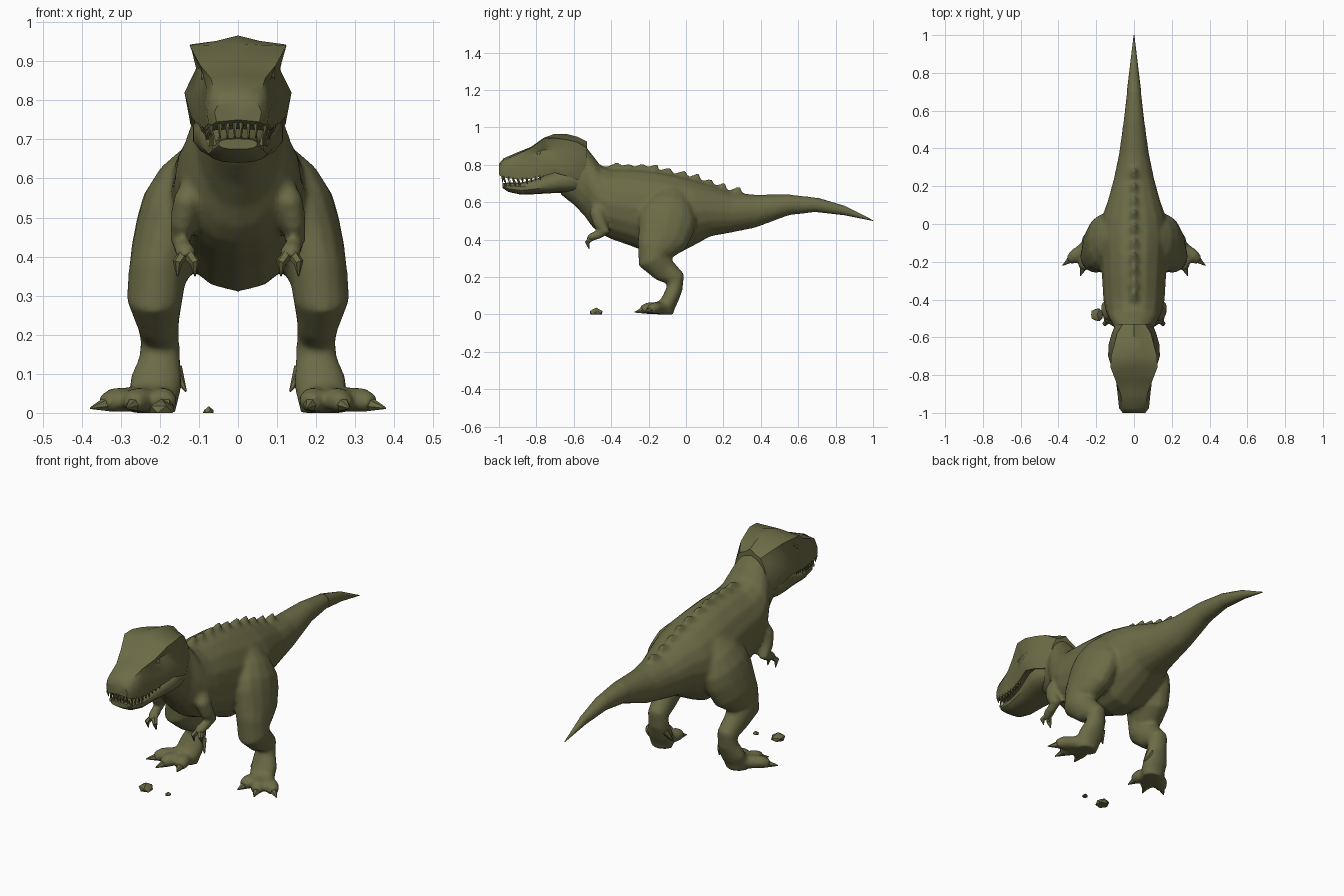
import bpy, bmesh, math, random
from mathutils import Vector

if "Cube" in bpy.data.objects:
    bpy.data.objects.remove(bpy.data.objects["Cube"], do_unlink=True)

random.seed(4)
hide = bpy.data.materials.new("olive hide")
hide.use_nodes = True
olive = (0.15, 0.147, 0.062, 1)
hide.diffuse_color = olive
hide.node_tree.nodes["Principled BSDF"].inputs["Base Color"].default_value = olive
parts = []


def finish(name, bm, mirror=False):
    """Turn a bmesh into a named part, optionally mirrored across x."""
    bmesh.ops.recalc_face_normals(bm, faces=bm.faces[:])
    mesh = bpy.data.meshes.new(name)
    bm.to_mesh(mesh)
    bm.free()
    mesh.materials.append(hide)
    obj = bpy.data.objects.new(name, mesh)
    bpy.context.collection.objects.link(obj)
    if mirror:
        obj.modifiers.new("Mirror", "MIRROR").use_mirror_merge = False
    parts.append(obj)
    return obj


def skin(bm, rings):
    """Bridge a list of point rings and cap both ends."""
    loops = [[bm.verts.new(p) for p in ring] for ring in rings]
    n = len(loops[0])
    for a, b in zip(loops, loops[1:]):
        for i in range(n):
            j = (i + 1) % n
            bm.faces.new((a[i], a[j], b[j], b[i]))
    bm.faces.new(loops[0])
    bm.faces.new(loops[-1][::-1])


def loft(bm, stations, sides=16, power=1):
    """Upright oval sections: y, top, bottom, half width; low power is boxier."""
    def bulge(v):
        return math.copysign(abs(v) ** power, v)
    rings = []
    for y, top, bottom, width in stations:
        mid, half = (top + bottom) / 2, (top - bottom) / 2
        angles = [math.tau * i / sides for i in range(sides)]
        rings.append([(width * bulge(math.sin(a)), y, mid + half * bulge(math.cos(a)))
                      for a in angles])
    skin(bm, rings)


def limb(bm, stations, sides=10):
    """Oval tube along a path: x, y, z, side radius, depth radius."""
    points = [Vector(s[:3]) for s in stations]
    rings = []
    for i, (p, s) in enumerate(zip(points, stations)):
        along = (points[min(i + 1, len(points) - 1)] - points[max(i - 1, 0)]).normalized()
        across = Vector((1, 0, 0))
        across = (across - along * across.dot(along)).normalized()
        deep = along.cross(across)
        angles = [math.tau * k / sides for k in range(sides)]
        rings.append([p + across * s[3] * math.cos(a) + deep * s[4] * math.sin(a) for a in angles])
    skin(bm, rings)


def spike(bm, base, tip, radius, sides=5):
    """Small tapered claw or tooth."""
    limb(bm, [(*base, radius, radius), (*tip, radius * 0.1, radius * 0.1)], sides)


# Neck, trunk and tail
trunk = [
    (-.67, .90, .64, .08), (-.60, .925, .585, .10), (-.54, .905, .522, .108),
    (-.505, .86, .472, .13), (-.46, .80, .432, .15), (-.40, .78, .402, .163),
    (-.28, .78, .36, .17), (-.16, .77, .31, .178), (-.06, .75, .315, .185),
    (.04, .725, .367, .168), (.13, .695, .417, .137), (.24, .655, .437, .107),
    (.37, .64, .463, .08), (.55, .642, .53, .055), (.70, .625, .547, .038),
    (.85, .58, .53, .02), (1, .504, .5, .002),
]
body = bmesh.new()
loft(body, trunk[:-1])
tip = bmesh.new()
loft(tip, trunk[-3:])
finish("tail_tip", tip)


def back_height(y):
    for a, b in zip(trunk, trunk[1:]):
        if a[0] <= y <= b[0]:
            return a[1] + (b[1] - a[1]) * (y - a[0]) / (b[0] - a[0])


# Uneven scutes along the back, leaning towards the tail
for i, y in enumerate((-.38, -.31, -.24, -.175, -.10, -.02, .05, .12, .19, .27)):
    z = back_height(y)
    tall = (.032, .022, .028)[i % 3]
    limb(body, [(0, y - .015, z - .035, .06, .055), (0, y, z, .025, .036),
                (0, y + .022, z + tall, .006, .008)], 8)

# Legs from hip to heel
limb(body, [
    (.115, -.06, .65, .04, .07), (.137, -.075, .60, .068, .115), (.155, -.09, .535, .09, .15),
    (.17, -.105, .48, .091, .155), (.19, -.125, .41, .085, .14),
    (.207, -.165, .345, .075, .103), (.213, -.175, .295, .073, .086),
    (.205, -.115, .235, .055, .068), (.20, -.055, .19, .05, .053),
    (.20, -.06, .14, .053, .043), (.21, -.085, .08, .068, .045),
    (.215, -.11, .035, .064, .048), (.215, -.11, 0, .055, .045),
], 14)

# Three broad spread toes, their claws and an inner spur
claws = bmesh.new()
for x, y in ((.378, -.22), (.285, -.275), (.175, -.255)):
    start, end = Vector((.215, -.095, .055)), Vector((x, y, .012))
    path = [start.lerp(end, t) for t in (0, .35, .62, .8)]
    sizes = ((.045, .045), (.037, .034), (.038, .033), (.026, .024))
    limb(body, [(p.x, p.y, h, w, h) for p, (w, h) in zip(path, sizes)], 8)
    spike(claws, (*start.lerp(end, .7).xy, .024), end, .022, 6)
spike(claws, (.165, -.06, .11), (.133, -.085, .055), .024, 6)
finish("foot_claws", claws, True)

# Arms with two-clawed hands
limb(body, [
    (.115, -.455, .585, .03, .04), (.132, -.475, .54, .036, .044), (.143, -.46, .485, .032, .038),
    (.148, -.432, .442, .027, .029), (.143, -.468, .426, .024, .025),
    (.135, -.505, .415, .027, .023), (.13, -.52, .395, .023, .018),
], 10)
fingers = bmesh.new()
for x in (.11, .155):
    limb(fingers, [(.133, -.505, .412, .017, .017), (x, -.528, .385, .013, .013),
                   (x, -.518, .35, .002, .002)], 6)
finish("hand_claws", fingers, True)

# Blend trunk and limbs into one skin
body = finish("body", body, True)
blend = body.modifiers.new("Blend", "REMESH")
blend.mode = "VOXEL"
blend.voxel_size = .01
blend.use_smooth_shade = True
soften = body.modifiers.new("Soften", "SMOOTH")
soften.factor = .5
soften.iterations = 7

# Upper head: y, crown, then brow, eye hollow, cheek and lip as x, z
skull = [
    (-1, .805, .042, .795, .054, .785, .06, .77, .055, .745),
    (-.975, .835, .06, .825, .072, .80, .079, .77, .075, .732),
    (-.90, .867, .07, .857, .08, .83, .087, .79, .084, .722),
    (-.83, .895, .097, .89, .083, .85, .095, .80, .09, .725),
    (-.76, .945, .124, .94, .092, .88, .118, .81, .105, .74),
    (-.70, .966, .122, .943, .107, .88, .137, .82, .12, .757),
    (-.64, .965, .105, .935, .108, .88, .135, .81, .122, .74),
    (-.58, .95, .09, .92, .10, .86, .118, .80, .108, .72),
    (-.53, .925, .06, .89, .085, .84, .098, .78, .085, .72),
]
rings = []
for y, crown, *profile in skull:
    half = list(zip(profile[::2], profile[1::2]))
    bx, bz = half[0]
    half.insert(0, (bx * .45, bz + (crown - bz) * .4))
    right = [(x, y, z) for x, z in half]
    left = [(-x, y, z) for x, z in reversed(half)]
    rings.append([(0, y, crown)] + right + [(0, y, half[-1][1] + .005)] + left)
bm = bmesh.new()
skin(bm, rings)
finish("upper_head", bm)

# Lower jaw
bm = bmesh.new()
loft(bm, [
    (-.98, .702, .675, .05), (-.95, .705, .655, .066), (-.88, .705, .64, .076),
    (-.80, .725, .643, .085), (-.74, .75, .647, .10), (-.68, .775, .65, .116),
    (-.62, .785, .65, .118), (-.57, .78, .645, .095),
], 14, .8)
finish("lower_jaw", bm)

# Teeth follow the lip line, then run across the snout
upper, lower = bmesh.new(), bmesh.new()
for a, b in zip(skull[1:4], skull[2:5]):
    for t in (0, .33, .67):
        x, y, z = (a[k] + (b[k] - a[k]) * t for k in (-2, 0, -1))
        drop = random.uniform(.022, .034) * (1 if y < -.85 else .5)
        spike(upper, (x * .93, y, z + .008), (x * .92, y + .005, z - drop), .009)
        if y < -.88:
            spike(lower, (x * .8, y + .01, .685), (x * .85, y + .01, .72), .007)
for x in (.008, .027, .046):
    spike(upper, (x, -.982, .755), (x, -.98, .70), .009)
    spike(lower, (x, -.962, .685), (x, -.967, .72), .007)
finish("upper_teeth", upper, True)
finish("lower_teeth", lower, True)

# Eyes sunk under the brows
bm = bmesh.new()
bmesh.ops.create_uvsphere(bm, u_segments=10, v_segments=6, radius=.016)
bmesh.ops.translate(bm, verts=bm.verts[:], vec=(.08, -.785, .862))
finish("eyes", bm, True)

# Loose stones on the ground
for name, x, y, size in (("large_stone", -.195, -.48, .038), ("small_stone", -.075, -.47, .016)):
    bm = bmesh.new()
    bmesh.ops.create_icosphere(bm, subdivisions=1, radius=size)
    for v in bm.verts:
        v.co *= random.uniform(.9, 1.08)
        v.co = Vector((v.co.x + x, v.co.y + y, max(v.co.z, 0)))
    finish(name, bm)

# Smooth the skin but keep hard creases
bpy.ops.object.select_all(action="DESELECT")
for obj in parts:
    obj.select_set(True)
bpy.context.view_layer.objects.active = parts[0]
bpy.ops.object.shade_smooth_by_angle(angle=math.radians(40))
